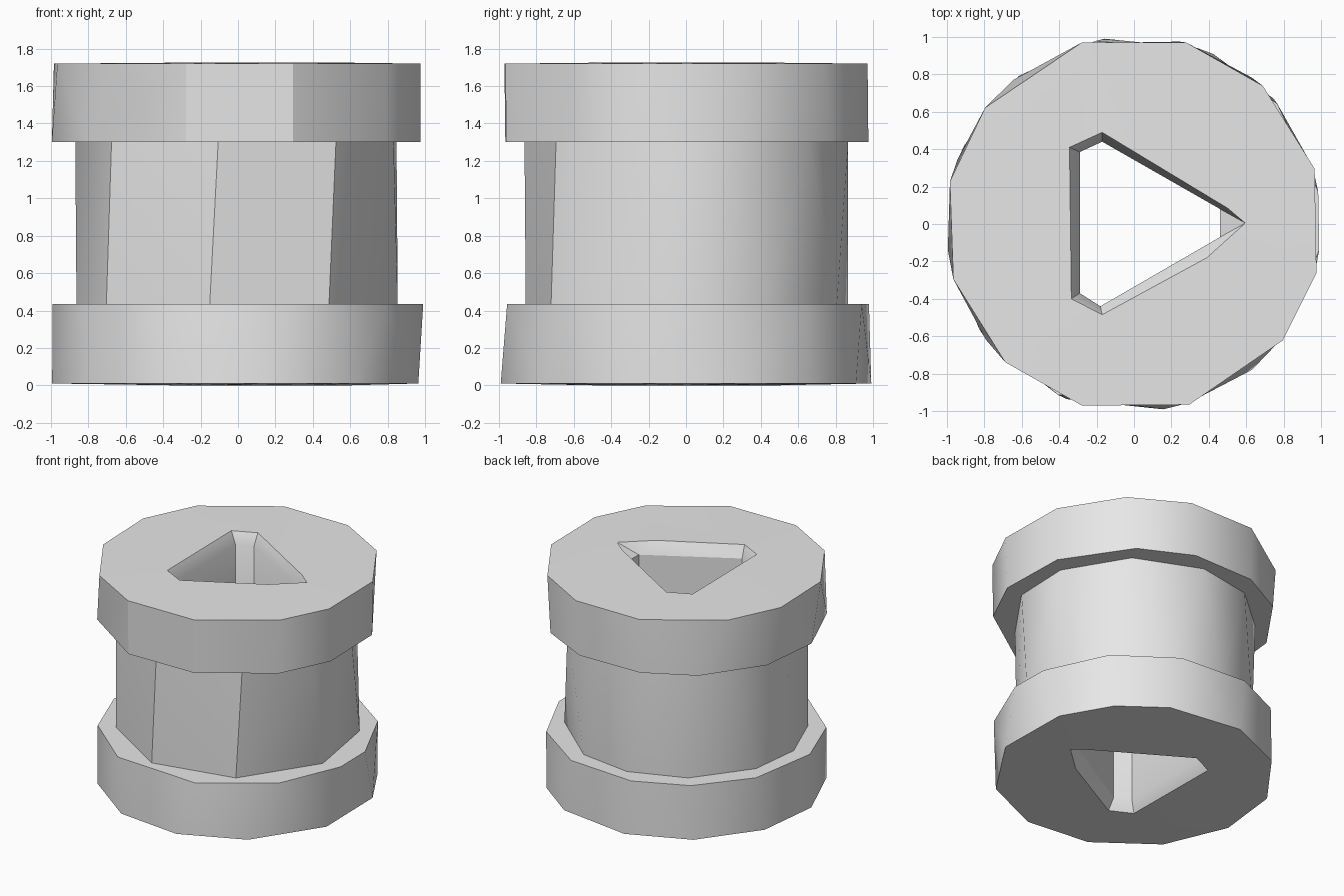
import bpy
import bmesh
from math import atan2, cos, sin, radians, tau

cube = bpy.data.objects.get("Cube")
if cube:
    bpy.data.objects.remove(cube, do_unlink=True)

bm = bmesh.new()


def ring(radius, z, degrees):
    """Loop of vertices on a circle, at the given angles."""
    return [bm.verts.new((radius * cos(radians(d)), radius * sin(radians(d)), z))
            for d in degrees]


def outline(points, z):
    """Loop of vertices from a flat outline."""
    return [bm.verts.new((x, y, z)) for x, y in points]


def angle(v):
    return atan2(v.co.y, v.co.x) % tau


def join(a, b):
    """Skin two loops with triangles, walking round both by angle."""
    a, b = sorted(a, key=angle), sorted(b, key=angle)
    i = j = 0
    while i < len(a) or j < len(b):
        next_a = angle(a[(i + 1) % len(a)]) + tau * ((i + 1) // len(a))
        next_b = angle(b[(j + 1) % len(b)]) + tau * ((j + 1) // len(b))
        va, vb = a[i % len(a)], b[j % len(b)]
        if j >= len(b) or (i < len(a) and next_a <= next_b):
            i += 1
            bm.faces.new((va, a[i % len(a)], vb))
        else:
            j += 1
            bm.faces.new((va, b[j % len(b)], vb))


# Hole outlines: straight bore, and the wider chamfered mouth
bore = [(0.46, 0.08), (-0.17, 0.44), (-0.29, 0.385),
        (-0.29, -0.37), (-0.18, -0.44), (0.46, -0.07)]
mouth = [(0.595, 0.005), (0.5, 0.085), (-0.17, 0.49), (-0.345, 0.41),
         (-0.335, -0.4), (-0.17, -0.485), (0.39, -0.18)]

# Uneven corner angles of each level
flange_steps = [17, 47, 74, 106, 142, 167, 197, 227, 254, 287, 322, 345]
under_steps = [17, 51, 76, 106, 130, 160, 188, 218, 254, 287, 322, 346]
waist_top_steps = [13, 49, 85, 115, 147, 180, 219, 263, 307, 343]
waist_low_steps = [30, 68, 96, 126, 160, 187, 216, 260, 304, 349]
shoulder_steps = [10, 40, 70, 102, 127, 155, 187, 214, 246, 287, 322, 352]
base_steps = [18, 42, 65, 99, 128, 159, 188, 218, 249, 279, 309, 344]

# Levels in order, from the top mouth round the outside and back up the bore
loops = [
    outline(mouth, 1.725),
    ring(1.01, 1.72, flange_steps),
    ring(1.005, 1.3, under_steps),
    ring(0.87, 1.3, waist_top_steps),
    ring(0.87, 0.435, waist_low_steps),
    ring(1.0, 0.435, shoulder_steps),
    ring(1.003, 0.01, base_steps),
    outline(mouth, 0.0),
    outline(bore, 0.09),
    outline(bore, 1.635),
]
for k, loop in enumerate(loops):
    join(loop, loops[(k + 1) % len(loops)])

bmesh.ops.recalc_face_normals(bm, faces=bm.faces)
mesh = bpy.data.meshes.new("spool_body")
bm.to_mesh(mesh)
bm.free()
spool = bpy.data.objects.new("spool_body", mesh)
bpy.context.collection.objects.link(spool)

# Plain grey
grey = bpy.data.materials.new("light_grey")
grey.use_nodes = True
grey.diffuse_color = (0.8, 0.8, 0.8, 1)
grey.node_tree.nodes["Principled BSDF"].inputs["Base Color"].default_value = (0.8, 0.8, 0.8, 1)
mesh.materials.append(grey)

# Soft facets, sharp rims
bpy.ops.object.select_all(action="DESELECT")
spool.select_set(True)
bpy.context.view_layer.objects.active = spool
bpy.ops.object.shade_smooth_by_angle(angle=radians(32))
